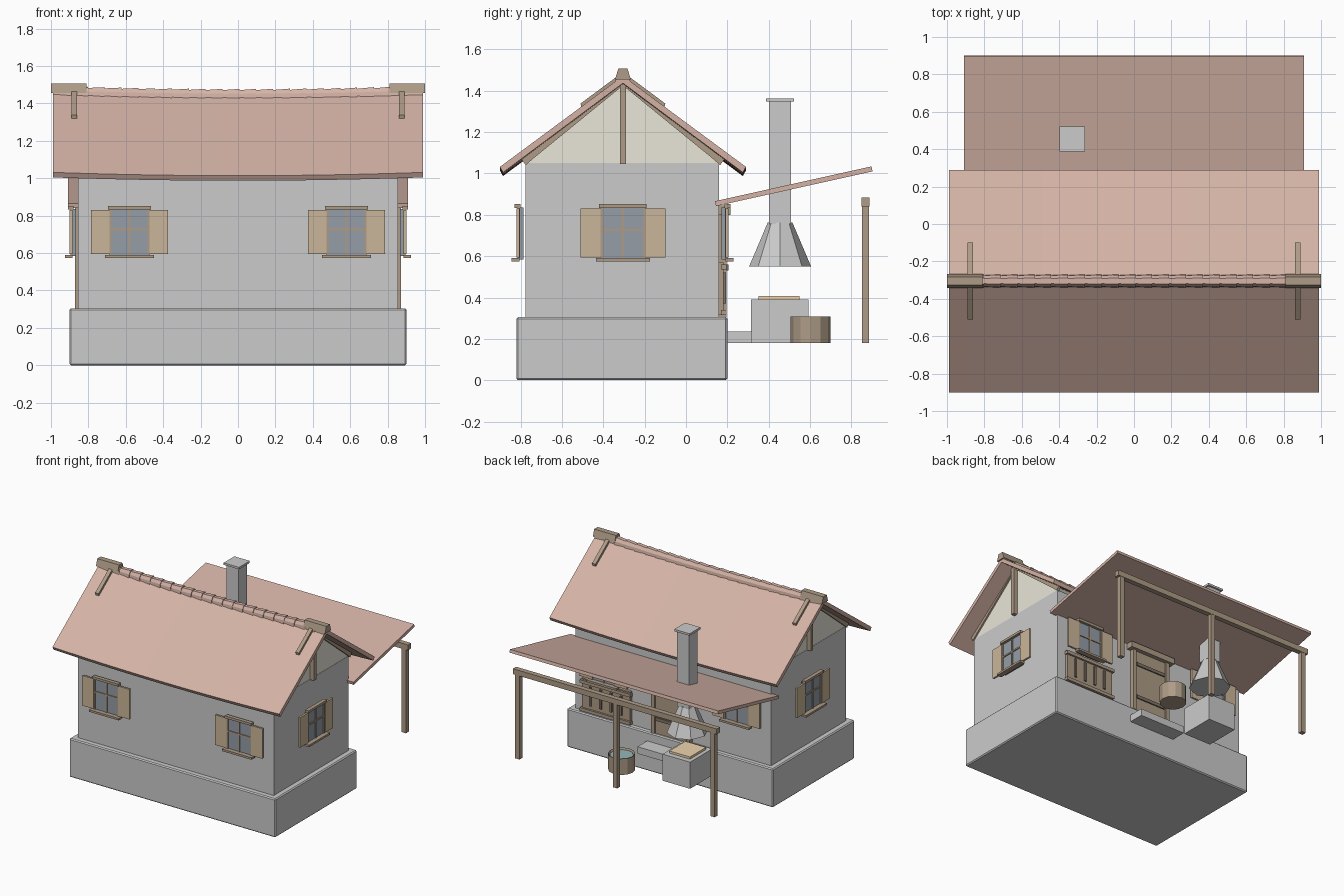
import bpy, bmesh, math
from mathutils import Matrix, Vector

if "Cube" in bpy.data.objects:
    bpy.data.objects.remove(bpy.data.objects["Cube"])

def material(name, rgb):
    m = bpy.data.materials.new(name)
    m.diffuse_color = (*rgb, 1)
    m.use_nodes = True
    m.node_tree.nodes["Principled BSDF"].inputs["Base Color"].default_value = m.diffuse_color
    return m

TILE = material("tile", (0.66, 0.45, 0.38))
WOOD = material("wood", (0.42, 0.33, 0.24))
DARK = material("dark_wood", (0.22, 0.18, 0.14))
SHUT = material("shutter_wood", (0.60, 0.47, 0.32))
GLASS = material("glass", (0.30, 0.34, 0.39))
CREAM = material("plaster", (0.82, 0.79, 0.69))
WATER = material("water", (0.30, 0.47, 0.48))
BOARD = material("board", (0.85, 0.66, 0.42))
RIDGE_Y = -0.305

def finish(name, bm, mat=None):
    bmesh.ops.recalc_face_normals(bm, faces=bm.faces)
    me = bpy.data.meshes.new(name)
    bm.to_mesh(me)
    bm.free()
    ob = bpy.data.objects.new(name, me)
    bpy.context.collection.objects.link(ob)
    if mat:
        me.materials.append(mat)
    return ob

def box(name, lo, hi, mat=None, M=Matrix()):
    bm = bmesh.new()
    bmesh.ops.create_cube(bm, size=1)
    for v in bm.verts:
        v.co = M @ Vector([lo[i] + (v.co[i] + 0.5) * (hi[i] - lo[i]) for i in range(3)])
    return finish(name, bm, mat)

def sag(x):
    return -0.018 * (1 - x * x)

def loft(name, profile, xs, mat, sagging=False, scales=None):
    """Sweep a closed (y, z) profile along x, optionally dipping in the middle."""
    bm = bmesh.new()
    rings = []
    z0 = profile[0][1]
    for i, x in enumerate(xs):
        s = scales[i] if scales else 1
        dz = sag(x) if sagging else 0
        rings.append([bm.verts.new((x, RIDGE_Y + (y - RIDGE_Y) * s, z0 + (z - z0) * s + dz))
                      for y, z in profile])
    n = len(profile)
    for a, b in zip(rings, rings[1:]):
        for k in range(n):
            bm.faces.new((a[k], a[(k + 1) % n], b[(k + 1) % n], b[k]))
    bm.faces.new(rings[0])
    bm.faces.new(rings[-1])
    return finish(name, bm, mat)

def cone(name, sides, r1, r2, x, y, z0, z1, mat=None):
    bm = bmesh.new()
    bmesh.ops.create_cone(bm, cap_ends=True, segments=sides, radius1=r1, radius2=r2, depth=z1 - z0,
                          matrix=Matrix.Translation((x, y, (z0 + z1) / 2)))
    return finish(name, bm, mat)

# Plinth and walls
base = box("plinth", (-0.9, -0.82, 0), (0.9, 0.2, 0.305))
bev = base.modifiers.new("bevel", 'BEVEL')
bev.width, bev.segments = 0.008, 1
box("walls", (-0.855, -0.775, 0.3), (0.855, 0.16, 1.05))

# Gables with posts and edge rafters
loft("gable", [(-0.775, 1.05), (0.16, 1.05), (RIDGE_Y, 1.43)], [-0.853, 0.853], CREAM)
for s in (-1, 1):
    box("gable_post", (s * 0.87 - 0.017, RIDGE_Y - 0.015, 1.045), (s * 0.87 + 0.017, RIDGE_Y + 0.015, 1.44), WOOD)
    for t in (-1, 1):
        loft("gable_rafter", [(RIDGE_Y + t * 0.47, 1.04), (RIDGE_Y + t * 0.495, 1.075), (RIDGE_Y, 1.442),
                              (RIDGE_Y, 1.425), (RIDGE_Y + t * 0.43, 1.075)],
             [s * 0.845, s * 0.865], WOOD)

# Sagging main roof
xs = [-0.99 + 1.98 * i / 20 for i in range(21)]
loft("main_roof", [(-0.885, 1.005), (-0.9, 1.032), (RIDGE_Y, 1.472), (0.29, 1.032),
                   (0.275, 1.005), (RIDGE_Y, 1.437)], xs, TILE, True)

# Ridge tiles, end caps and straps
ridge = [(RIDGE_Y - 0.033, 1.445), (RIDGE_Y - 0.03, 1.47), (RIDGE_Y - 0.015, 1.492),
         (RIDGE_Y + 0.015, 1.492), (RIDGE_Y + 0.03, 1.47), (RIDGE_Y + 0.033, 1.445)]
for i in range(22):
    x = -0.99 + i * 0.09
    loft("ridge_tile", ridge, [x, min(x + 0.097, 0.99)], TILE, True, [0.93, 1.08])
cap = [(RIDGE_Y - 0.038, 1.455), (RIDGE_Y - 0.022, 1.508), (RIDGE_Y + 0.022, 1.508), (RIDGE_Y + 0.038, 1.455)]
for s in (-1, 1):
    loft("ridge_cap", cap, [s * 0.81, s * 1.0], WOOD)
    loft("ridge_strap", [(RIDGE_Y - 0.2, 1.315), (RIDGE_Y - 0.205, 1.338), (RIDGE_Y, 1.49),
                         (RIDGE_Y + 0.205, 1.338), (RIDGE_Y + 0.2, 1.315), (RIDGE_Y, 1.46)],
         [s * 0.875 - 0.015, s * 0.875 + 0.015], WOOD)

# Windows: local -y points away from the wall
def window(x, y, turn):
    M = Matrix.Translation((x, y, 0)) @ Matrix.Rotation(math.radians(turn), 4, 'Z')
    def part(n, u0, u1, d0, d1, z0, z1, mat):
        box("window_" + n, (u0, -d1, z0), (u1, -d0, z1), mat, M)
    part("glass", -0.1, 0.1, 0.012, 0.034, 0.585, 0.835, GLASS)
    part("lintel", -0.115, 0.115, 0.025, 0.055, 0.833, 0.852, WOOD)
    part("sill", -0.13, 0.13, 0.03, 0.07, 0.575, 0.591, WOOD)
    part("mullion", -0.006, 0.006, 0.03, 0.041, 0.59, 0.835, WOOD)
    part("crossbar", -0.1, 0.1, 0.03, 0.041, 0.722, 0.734, WOOD)
    for s in (-1, 1):
        part("jamb", s * 0.102 - 0.006, s * 0.102 + 0.006, 0.028, 0.041, 0.59, 0.835, WOOD)
        part("shutter", s * 0.157 - 0.049, s * 0.157 + 0.049, 0.03, 0.045, 0.594, 0.831, SHUT)

for s in (-1, 1):
    window(s * 0.58, -0.775, 0)
    window(s * 0.58, 0.16, 180)
    window(s * 0.855, RIDGE_Y, s * 90)

# Back door with frame, battens, lintel and step
box("door", (-0.14, 0.15, 0.305), (0.14, 0.182, 0.8), WOOD)
for s in (-1, 1):
    box("door_jamb", (s * 0.153 - 0.015, 0.15, 0.305), (s * 0.153 + 0.015, 0.195, 0.805), WOOD)
for z in (0.41, 0.68):
    box("door_batten", (-0.13, 0.18, z), (0.13, 0.192, z + 0.025), DARK)
box("door_handle", (-0.12, 0.18, 0.53), (-0.1, 0.205, 0.56), DARK)
box("door_lintel", (-0.2, 0.15, 0.8), (0.2, 0.215, 0.845), WOOD)
box("step", (-0.2, 0.19, 0.18), (0.2, 0.32, 0.235))

# Plank rack under the back window
box("rack_panel", (0.36, 0.155, 0.315), (0.78, 0.182, 0.57), WOOD)
for z in (0.315, 0.535):
    box("rack_rail", (0.35, 0.17, z), (0.79, 0.197, z + 0.025), WOOD)
for i in range(4):
    x = 0.435 + i * 0.09
    box("rack_slat", (x - 0.009, 0.175, 0.37), (x + 0.009, 0.193, 0.52), DARK)

# Porch: lean-to roof, beam and posts
loft("porch_roof", [(0.145, 0.842), (0.14, 0.866), (0.897, 1.034), (0.902, 1.01)], [-0.91, 0.91], TILE)
box("porch_beam", (-0.89, 0.848, 0.84), (0.89, 0.888, 0.883), WOOD)
for x in (-0.852, 0, 0.852):
    box("porch_post", (x - 0.019, 0.85, 0.18), (x + 0.019, 0.886, 0.845), WOOD)

# Outdoor stove, hood and chimney
cx, cy = -0.33, 0.455
box("stove", (cx - 0.12, 0.314, 0.18), (cx + 0.12, 0.592, 0.39))
box("stove_board", (cx - 0.09, 0.35, 0.388), (cx + 0.09, 0.55, 0.407), BOARD)
cone("hood", 8, 0.15, 0.06, cx, cy, 0.55, 0.762)
box("chimney", (cx - 0.053, cy - 0.053, 0.755), (cx + 0.053, cy + 0.053, 1.35))
box("chimney_cap", (cx - 0.067, cy - 0.067, 1.347), (cx + 0.067, cy + 0.067, 1.363))

# Water barrel with a hollow top
barrel = cone("barrel", 12, 0.097, 0.097, 0.14, 0.603, 0.18, 0.308, WOOD)
bm = bmesh.new()
bm.from_mesh(barrel.data)
bm.faces.ensure_lookup_table()
top = max(bm.faces, key=lambda f: f.calc_center_median().z)
bmesh.ops.inset_region(bm, faces=[top], thickness=0.012)
bmesh.ops.translate(bm, verts=top.verts, vec=(0, 0, -0.03))
bm.to_mesh(barrel.data)
bm.free()
cone("barrel_water", 12, 0.085, 0.085, 0.14, 0.603, 0.27, 0.296, WATER)
